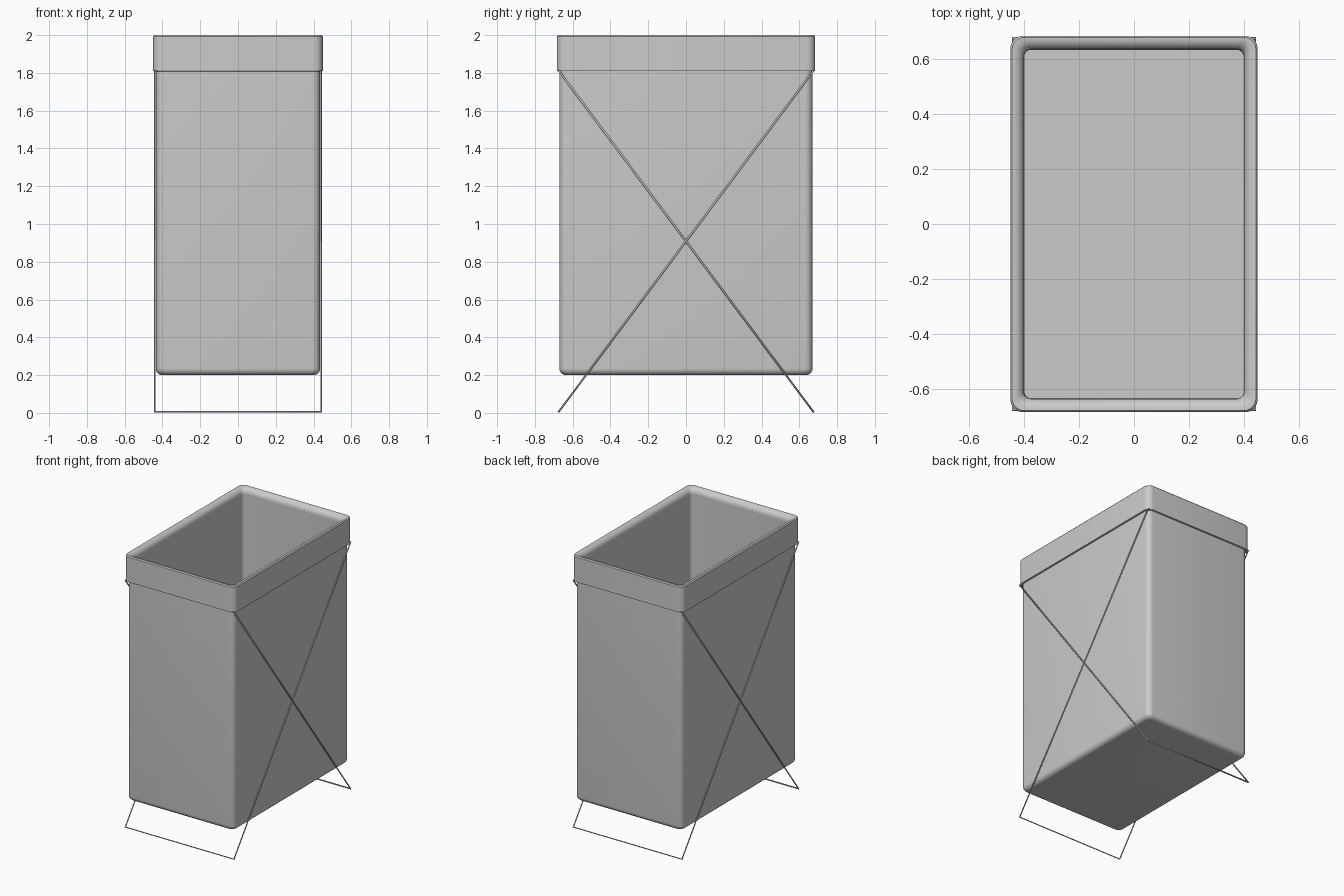
import bpy, bmesh
from math import sin, cos, pi

if "Cube" in bpy.data.objects:
    bpy.data.objects.remove(bpy.data.objects["Cube"])

HX, HY = 0.435, 0.67      # half size of the fabric bag
SEG = 6                   # segments per rounded corner


def ring(bm, inset, z):
    """Rounded rectangle, inset from the bag wall (negative = outwards)."""
    hx, hy = HX - inset, HY - inset
    r = max(0.04 - inset * 0.4, 0.02)
    verts = []
    for k, (sx, sy) in enumerate([(1, 1), (-1, 1), (-1, -1), (1, -1)]):
        for i in range(SEG + 1):
            a = (k + i / SEG) * pi / 2
            verts.append(bm.verts.new((sx * (hx - r) + r * cos(a),
                                       sy * (hy - r) + r * sin(a), z)))
    return verts


def loft(name, profile, cap_first=False, cap_last=False):
    bm = bmesh.new()
    rings = [ring(bm, i, z) for i, z in profile]
    n = len(rings[0])
    for a, b in zip(rings, rings[1:]):
        for j in range(n):
            k = (j + 1) % n
            bm.faces.new((a[j], a[k], b[k], b[j]))
    if cap_first:
        bm.faces.new(rings[0][::-1])
    if cap_last:
        bm.faces.new(rings[-1])
    me = bpy.data.meshes.new(name)
    bm.to_mesh(me)
    bm.free()
    ob = bpy.data.objects.new(name, me)
    bpy.context.collection.objects.link(ob)
    bpy.ops.object.select_all(action='DESELECT')
    ob.select_set(True)
    bpy.context.view_layer.objects.active = ob
    bpy.ops.object.shade_smooth_by_angle(angle=0.6)
    return ob


def arc(ci, cz, r, a0, a1, n=6):
    """Quarter-round profile points as (inset, z)."""
    return [(ci + r * cos(a0 + (a1 - a0) * i / n),
             cz + r * sin(a0 + (a1 - a0) * i / n)) for i in range(n + 1)]


# Outer bag with rounded bottom edge
loft("bag_outside", arc(0.035, 0.235, 0.035, 1.5 * pi, pi) + [(0, 1.81)], cap_first=True)

# Folded cuff with a rim that rolls over to the inside
loft("folded_cuff", [(0, 1.81), (-0.014, 1.81), (-0.014, 1.993), (-0.008, 2.0)]
     + arc(-0.005, 1.96, 0.04, pi / 2, 0))

# Inner lining and floor
loft("bag_lining", [(0.035, 1.96), (0.037, 0.235)], cap_last=True)


# Two crossed wire frames, each a closed rectangular loop
def wire_frame(name, side):
    x, y, lo, hi = 0.44, 0.675 * side, 0.005, 1.812
    cu = bpy.data.curves.new(name, 'CURVE')
    cu.dimensions = '3D'
    cu.bevel_depth = 0.005
    cu.bevel_resolution = 2
    sp = cu.splines.new('POLY')
    sp.points.add(3)
    for p, co in zip(sp.points, [(-x, -y, lo), (x, -y, lo), (x, y, hi), (-x, y, hi)]):
        p.co = (*co, 1)
    sp.use_cyclic_u = True
    bpy.context.collection.objects.link(bpy.data.objects.new(name, cu))


wire_frame("wire_frame_a", 1)
wire_frame("wire_frame_b", -1)
